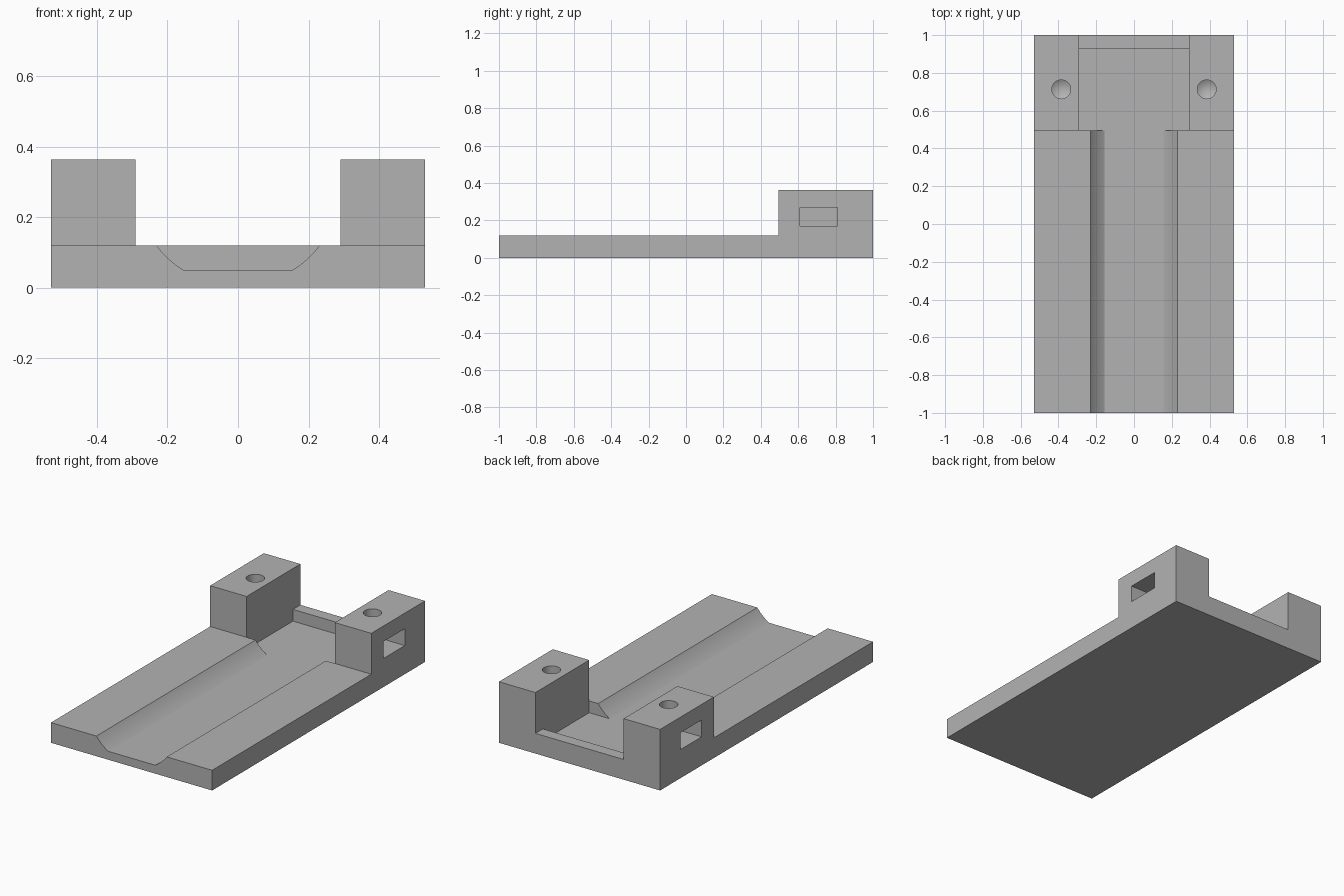
import bpy, bmesh, math
from mathutils import Vector

default = bpy.data.objects.get("Cube")
if default:
    bpy.data.objects.remove(default, do_unlink=True)

grey = bpy.data.materials.new("matte grey")
grey.use_nodes = True
colour = (0.45, 0.45, 0.45, 1)
grey.diffuse_color = colour
grey.node_tree.nodes["Principled BSDF"].inputs["Base Color"].default_value = colour


def finish(bm, name):
    bmesh.ops.recalc_face_normals(bm, faces=bm.faces)
    mesh = bpy.data.meshes.new(name)
    bm.to_mesh(mesh)
    bm.free()
    obj = bpy.data.objects.new(name, mesh)
    bpy.context.collection.objects.link(obj)
    mesh.materials.append(grey)
    return obj


def prism(name, points, offset):
    """Extrude a closed outline of 3D points along an offset."""
    bm = bmesh.new()
    face = bm.faces.new([bm.verts.new(p) for p in points])
    grown = bmesh.ops.extrude_face_region(bm, geom=[face])["geom"]
    moved = [v for v in grown if isinstance(v, bmesh.types.BMVert)]
    bmesh.ops.translate(bm, verts=moved, vec=Vector(offset))
    return finish(bm, name)


def box(name, x0, x1, y0, y1, z0, z1):
    outline = [(x0, y0, z0), (x1, y0, z0), (x1, y1, z0), (x0, y1, z0)]
    return prism(name, outline, (0, 0, z1 - z0))


def drill(name, x, y, radius, tip, shoulder, top):
    """Round bore with a conical bottom."""
    bm = bmesh.new()
    cylinder = bmesh.ops.create_cone(bm, cap_ends=True, segments=32, radius1=radius,
                                     radius2=radius, depth=top - shoulder)
    bmesh.ops.translate(bm, verts=cylinder["verts"], vec=(x, y, (top + shoulder) / 2))
    bm.normal_update()
    bottom = min(bm.faces, key=lambda f: f.normal.z)
    centre = bmesh.ops.poke(bm, faces=[bottom])["verts"][0]
    centre.co.z = tip
    return finish(bm, name)


def cut(body, cutter):
    mod = body.modifiers.new("cut", "BOOLEAN")
    mod.operation = "DIFFERENCE"
    mod.solver = "EXACT"
    mod.object = cutter
    bpy.context.view_layer.objects.active = body
    bpy.ops.object.modifier_apply(modifier=mod.name)
    bpy.data.objects.remove(cutter, do_unlink=True)


HALF, PLATE, POST, FLOOR = 0.53, 0.12, 0.363, 0.05
INNER, STEP = 0.29, 0.495

# Plate with a raised rear block, from its side outline
side = [(-1, 0), (1, 0), (1, POST), (STEP, POST), (STEP, PLATE), (-1, PLATE)]
body = prism("cradle_base", [(-HALF, y, z) for y, z in side], (2 * HALF, 0, 0))

# Gap between the two rear posts, and the pocket in front of the rear lip
cut(body, box("post_gap", -INNER, INNER, 0.4, 1.1, PLATE, 0.5))
cut(body, box("rear_pocket", -INNER, INNER, STEP, 0.93, FLOOR, 0.2))

# Long groove with rounded flanks and a flat floor
axis_z, radius = 0.295, 0.29
low = math.acos((axis_z - FLOOR) / radius)
high = math.acos((axis_z - PLATE) / radius)
flank = []
for i in range(11):
    a = low + (high - low) * i / 10
    flank.append((radius * math.sin(a), axis_z - radius * math.cos(a)))
edge = flank[-1][0]
right = flank + [(edge, 0.2)]
groove = right + [(-x, z) for x, z in reversed(right)]
cut(body, prism("groove", [(x, -1.1, z) for x, z in groove], (0, 1.7, 0)))

# Screw bore and outer nut slot in each post
for s in (-1, 1):
    x0, x1 = sorted((s * 0.32, s * 0.6))
    cut(body, box("nut_slot", x0, x1, 0.61, 0.81, 0.17, 0.27))
    cut(body, drill("screw_bore", s * 0.385, 0.713, 0.05, 0.08, 0.11, 0.5))

# Smooth the curved parts, keep the corners crisp
bpy.ops.object.select_all(action="DESELECT")
body.select_set(True)
bpy.context.view_layer.objects.active = body
bpy.ops.object.shade_smooth_by_angle(angle=math.radians(30))
